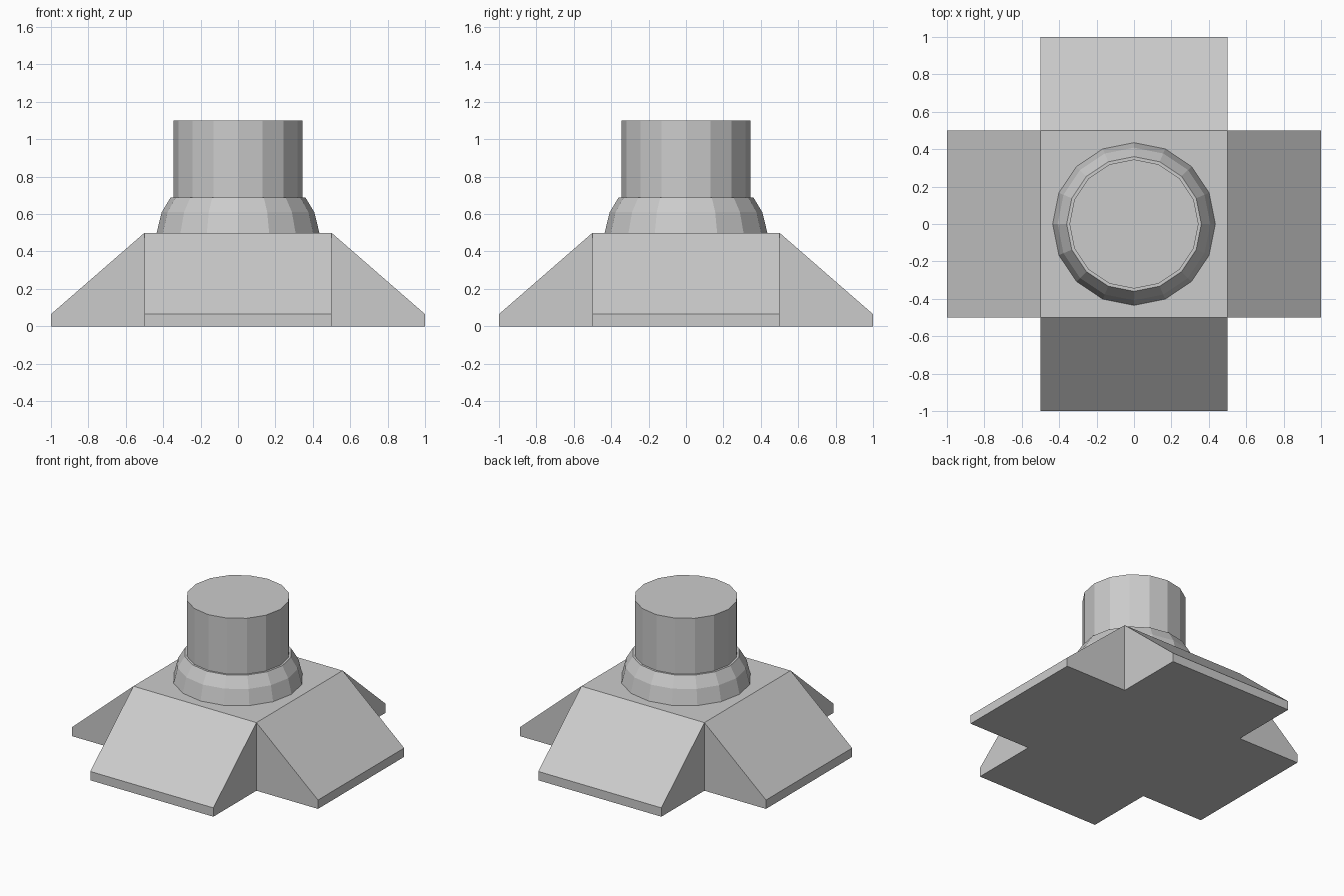
import bpy, bmesh
from math import cos, sin, pi

if "Cube" in bpy.data.objects:
    bpy.data.objects.remove(bpy.data.objects["Cube"])


def finish(name, bm):
    bmesh.ops.remove_doubles(bm, verts=bm.verts, dist=1e-5)
    bmesh.ops.recalc_face_normals(bm, faces=bm.faces)
    me = bpy.data.meshes.new(name)
    bm.to_mesh(me)
    bm.free()
    ob = bpy.data.objects.new(name, me)
    bpy.context.collection.objects.link(ob)
    return ob


def lathe(name, profile, sides=16):
    bm = bmesh.new()
    rings = [[bm.verts.new((r * cos(2 * pi * i / sides), r * sin(2 * pi * i / sides), z))
              for i in range(sides)] for r, z in profile]
    for a, b in zip(rings, rings[1:]):
        for i in range(sides):
            j = (i + 1) % sides
            bm.faces.new((a[i], a[j], b[j], b[i]))
    bm.faces.new(rings[-1])
    return finish(name, bm)


# Cross-shaped base: square top and floor, four sloped arms with low lips
bm = bmesh.new()
for z in (0, 0.5):
    bm.faces.new([bm.verts.new((x, y, z)) for x, y in
                  ((-0.5, -0.5), (0.5, -0.5), (0.5, 0.5), (-0.5, 0.5))])
side = [(0.5, 0), (1, 0), (1, 0.065), (0.5, 0.5)]
for k in range(4):
    c, s = round(cos(k * pi / 2)), round(sin(k * pi / 2))
    a, b = [[bm.verts.new((u * c - v * s, u * s + v * c, z)) for u, z in side]
            for v in (-0.5, 0.5)]
    bm.faces.new(a)
    bm.faces.new(b)
    for i in range(3):
        bm.faces.new((a[i], a[i + 1], b[i + 1], b[i]))
finish("cross_base", bm)

# Rounded collar, then the upright column with a flat cap
lathe("collar", [(0.435, 0.5), (0.408, 0.61), (0.36, 0.69), (0.34, 0.69)])
lathe("column", [(0.345, 0.69), (0.345, 1.1)])
